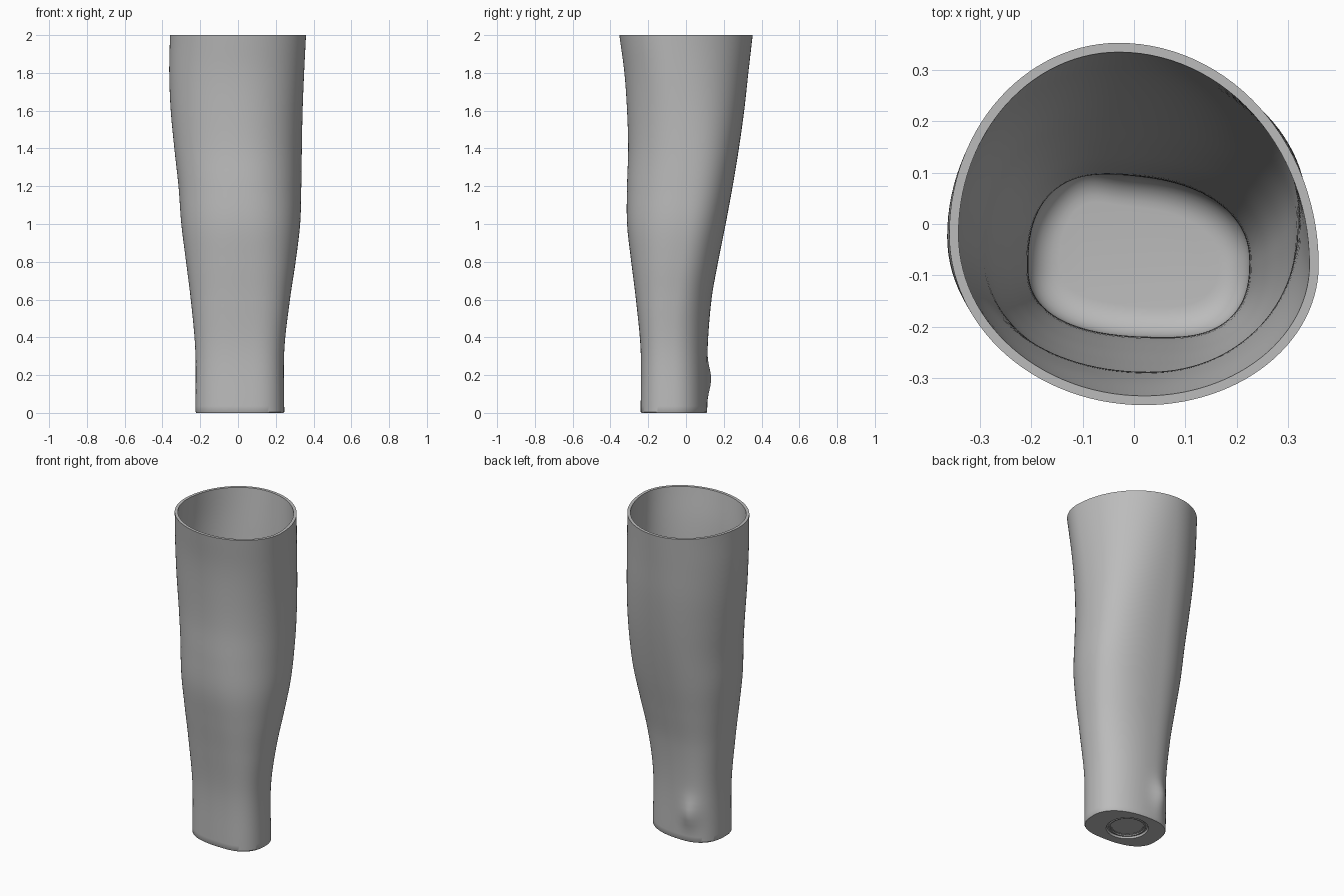
import bpy, bmesh, math
from mathutils import Vector

cube = bpy.data.objects.get("Cube")
if cube:
    bpy.data.objects.remove(cube, do_unlink=True)

SEGMENTS = 112
STEPS = 56
WALL = 0.018
FLOOR = 0.06
BASE_CENTRE = Vector((0.0, -0.06, 0.0))

# Outline: height, min x, max x, min y, max y
EXTENTS = [
    (0, -.225, .245, -.24, .112),
    (.33, -.226, .245, -.24, .114),
    (.6, -.25, .275, -.265, .135),
    (.8, -.275, .305, -.29, .17),
    (1, -.3, .329, -.312, .21),
    (1.2, -.315, .335, -.312, .247),
    (1.4, -.337, .338, -.306, .28),
    (1.6, -.356, .342, -.312, .308),
    (1.8, -.364, .35, -.326, .33),
    (2, -.36, .36, -.353, .353),
]
# Shape: height, x of back peak, x of front peak, y of each side peak,
# roundness of the back corner, roundness of the other corners
SHAPES = [
    (0, -.04, .06, -.08, -.07, 2.2, 2.5),
    (.5, -.04, .06, -.08, -.07, 2.2, 2.5),
    (1.3, -.03, .03, -.04, 0, 2.5, 2.1),
    (2, -.03, .02, -.02, -.08, 2, 2),
]


def slope(table, i, column):
    """Smooth tangent of one table column at row i."""
    a, b = table[max(i - 1, 0)], table[min(i + 1, len(table) - 1)]
    return (b[column] - a[column]) / (b[0] - a[0])


def sample(table, z):
    """Hermite interpolation of every column at height z."""
    i = max(k for k in range(len(table) - 1) if table[k][0] <= z or k == 0)
    a, b = table[i], table[i + 1]
    span = b[0] - a[0]
    t = (z - a[0]) / span
    ease = t * t * (3 - 2 * t)
    result = []
    for c in range(1, len(a)):
        start, end = slope(table, i, c) * span, slope(table, i + 1, c) * span
        result.append(a[c] + (b[c] - a[c]) * ease
                      + start * t * (1 - t) ** 2 - end * t * t * (1 - t))
    return result


def section(z, inset=0.0, shape_z=None):
    """One limb cross-section, shrunk inward by the inset."""
    source = z if shape_z is None else shape_z
    x0, x1, y0, y1 = sample(EXTENTS, source)
    back, front, left, right, corner, rest = sample(SHAPES, source)
    points = []
    for k in range(SEGMENTS):
        angle = math.tau * k / SEGMENTS
        c, s = math.cos(angle), math.sin(angle)
        power = 2 / (corner if c > 0 and s > 0 else rest)
        cx = back if s >= 0 else front
        cy = right if c >= 0 else left
        rx = (x1 - cx if c >= 0 else cx - x0) - inset
        ry = (y1 - cy if s >= 0 else cy - y0) - inset
        x = cx + math.copysign(abs(c) ** power, c) * rx
        y = cy + math.copysign(abs(s) ** power, s) * ry
        # Rounded wrist bone on the back
        if s > 0:
            distance = ((x + .11) / .06) ** 2 + ((source - .18) / .085) ** 2
            y += .028 * math.exp(-distance) * s
        points.append(Vector((x, y, z)))
    return points


def circle(radius, z):
    return [BASE_CENTRE + Vector((radius * math.cos(math.tau * k / SEGMENTS),
                                  radius * math.sin(math.tau * k / SEGMENTS), z))
            for k in range(SEGMENTS)]


def loft(name, rings, material):
    """Skin a list of rings and cap both ends."""
    bm = bmesh.new()
    loops = [[bm.verts.new(p) for p in ring] for ring in rings]
    for lower, upper in zip(loops, loops[1:]):
        for k in range(SEGMENTS):
            n = (k + 1) % SEGMENTS
            bm.faces.new((lower[k], lower[n], upper[n], upper[k]))
    bm.faces.new(loops[0][::-1])
    bm.faces.new(loops[-1])
    bmesh.ops.recalc_face_normals(bm, faces=bm.faces)
    mesh = bpy.data.meshes.new(name)
    bm.to_mesh(mesh)
    bm.free()
    mesh.materials.append(material)
    obj = bpy.data.objects.new(name, mesh)
    bpy.context.collection.objects.link(obj)
    bpy.ops.object.select_all(action='DESELECT')
    obj.select_set(True)
    bpy.context.view_layer.objects.active = obj
    bpy.ops.object.shade_smooth_by_angle(angle=math.radians(35))
    return obj


grey = bpy.data.materials.new("plain_grey")
grey.use_nodes = True
colour = (.5, .5, .5, 1)
grey.diffuse_color = colour
grey.node_tree.nodes["Principled BSDF"].inputs["Base Color"].default_value = colour

# Underside with a stepped round recess
rings = [circle(.084, .024), circle(.09, .012), circle(.115, .012), circle(.12, 0)]
rings.append(section(0, .004))

# Outer wall
rings.append(section(.006))
rings += [section(2 * i / STEPS) for i in range(1, STEPS + 1)]

# Inner wall from the rim down
fillet = .06
rings += [section(2 * i / STEPS, WALL) for i in range(STEPS, 3, -1)]

# Rounded corner and floor inside
for i in range(8):
    a = math.pi / 2 * i / 7
    height = FLOOR + fillet * (1 - math.sin(a))
    rings.append(section(height, WALL + fillet * (1 - math.cos(a)), FLOOR + fillet))
loft("limb_shell", rings, grey)

# Raised ring inside the recess
ring = loft("base_ring", [circle(.108, .014), circle(.106, .006),
                          circle(.098, .006), circle(.096, .014)], grey)
